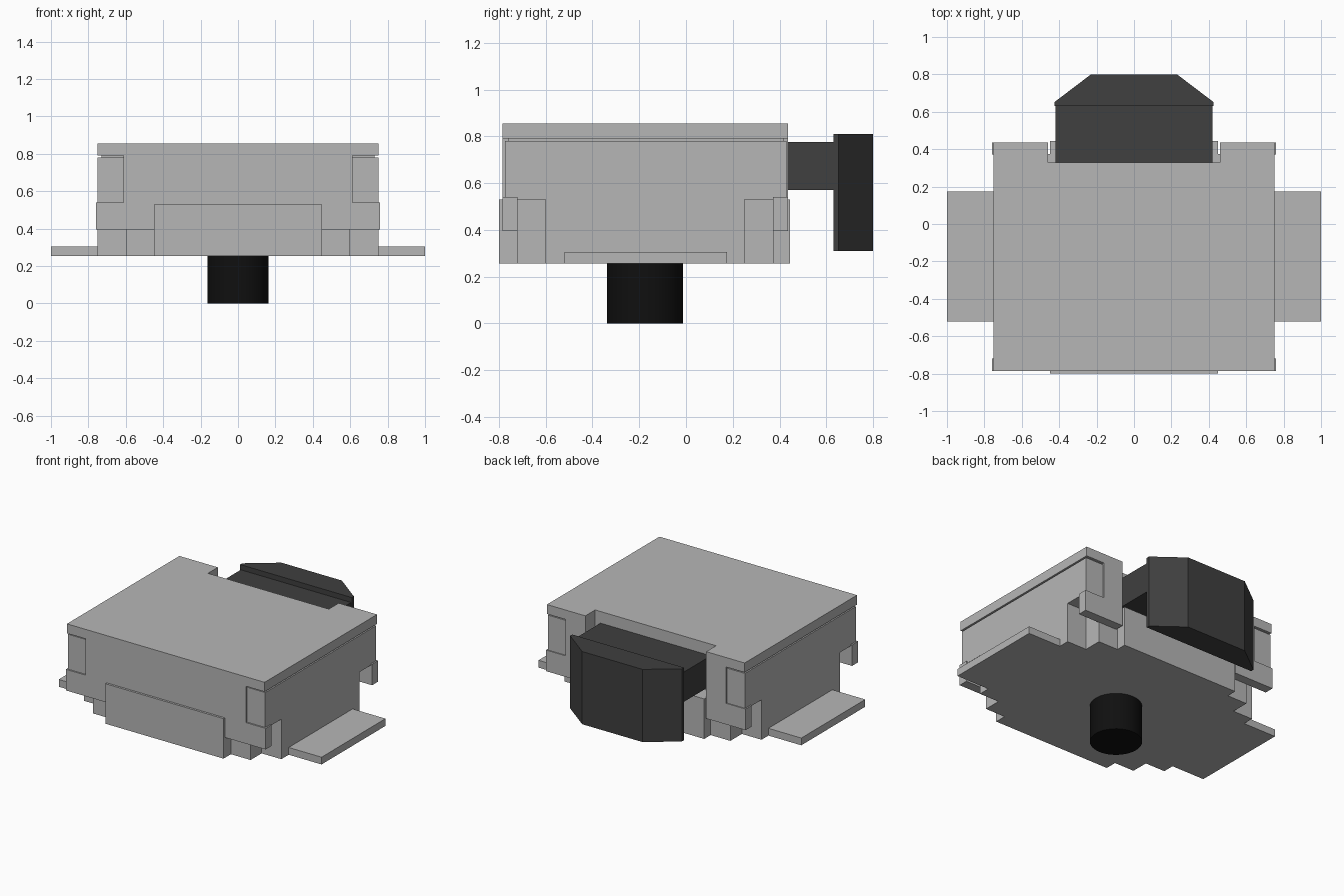
import bpy, bmesh, math

cube = bpy.data.objects.get("Cube")
if cube:
    bpy.data.objects.remove(cube, do_unlink=True)


def material(name, value):
    m = bpy.data.materials.new(name)
    m.use_nodes = True
    col = (value, value, value, 1)
    m.diffuse_color = col
    m.node_tree.nodes["Principled BSDF"].inputs["Base Color"].default_value = col
    return m


GREY = material("light grey metal", 0.47)
DARK = material("dark grey plastic", 0.05)
BLACK = material("black plastic", 0.005)


def prism(name, pts, lo, hi, mat, axis="z"):
    """Extrude a flat outline along z (points x, y) or along y (points x, z)."""
    bm = bmesh.new()
    place = (lambda a, b: (a, b, lo)) if axis == "z" else (lambda a, b: (a, lo, b))
    face = bm.faces.new([bm.verts.new(place(a, b)) for a, b in pts])
    ext = bmesh.ops.extrude_face_region(bm, geom=[face])
    verts = [v for v in ext["geom"] if isinstance(v, bmesh.types.BMVert)]
    step = (0, 0, hi - lo) if axis == "z" else (0, hi - lo, 0)
    bmesh.ops.translate(bm, verts=verts, vec=step)
    bmesh.ops.recalc_face_normals(bm, faces=bm.faces)
    me = bpy.data.meshes.new(name)
    bm.to_mesh(me)
    bm.free()
    me.materials.append(mat)
    ob = bpy.data.objects.new(name, me)
    bpy.context.collection.objects.link(ob)
    return ob


def mirrored(half):
    """Complete a right-half outline across x = 0."""
    return half + [(-x, y) for x, y in reversed(half)]


def rect(x0, x1, y0, y1):
    return [(x0, y0), (x1, y0), (x1, y1), (x0, y1)]


def notched(w, y0, y1):
    """Rectangle with the actuator slot cut in its back edge."""
    return mirrored([(w, y0), (w, y1), (0.46, y1), (0.46, 0.33)])


# Stepped lower housing
prism("lower_housing", mirrored([
    (0.45, -0.80), (0.45, -0.72), (0.60, -0.72), (0.60, -0.60), (0.75, -0.60),
    (0.75, 0.25), (0.60, 0.25), (0.60, 0.375), (0.45, 0.375), (0.45, 0.445)]),
    0.255, 0.53, GREY)

# Upper housing, thin seam and top cover
prism("upper_housing", notched(0.75, -0.775, 0.43), 0.53, 0.78, GREY)
prism("cover_seam", notched(0.73, -0.76, 0.42), 0.78, 0.79, GREY)
prism("top_cover", notched(0.752, -0.785, 0.437), 0.79, 0.855, GREY)

# Folded cover skirts with wide corner tabs
prism("front_skirt", mirrored([
    (0.76, 0.395), (0.76, 0.54), (0.612, 0.54), (0.612, 0.79)]),
    -0.785, -0.72, GREY, "y")
for side, s in (("left", 1), ("right", -1)):
    prism("back_skirt_" + side, [(s * x, z) for x, z in [
        (0.46, 0.395), (0.76, 0.395), (0.76, 0.54), (0.612, 0.54),
        (0.612, 0.79), (0.46, 0.79)]], 0.372, 0.437, GREY, "y")
    # Flat mounting terminals
    prism("terminal_" + side, rect(*sorted((s * 0.74, s * 1.0)), -0.52, 0.175),
          0.255, 0.305, GREY)

# Push actuator: stem and chamfered cap
prism("actuator_stem", rect(-0.42, 0.42, 0.32, 0.64), 0.57, 0.775, DARK)
prism("actuator_cap", mirrored([(0.425, 0.63), (0.425, 0.652), (0.23, 0.80)]),
      0.31, 0.81, DARK)

# Round locating post
N = 48
post = prism("locating_post", [
    (0.163 * math.cos(2 * math.pi * i / N), -0.175 + 0.163 * math.sin(2 * math.pi * i / N))
    for i in range(N)], 0.0, 0.26, BLACK)
bpy.ops.object.select_all(action="DESELECT")
post.select_set(True)
bpy.context.view_layer.objects.active = post
bpy.ops.object.shade_smooth_by_angle(angle=math.radians(30))
